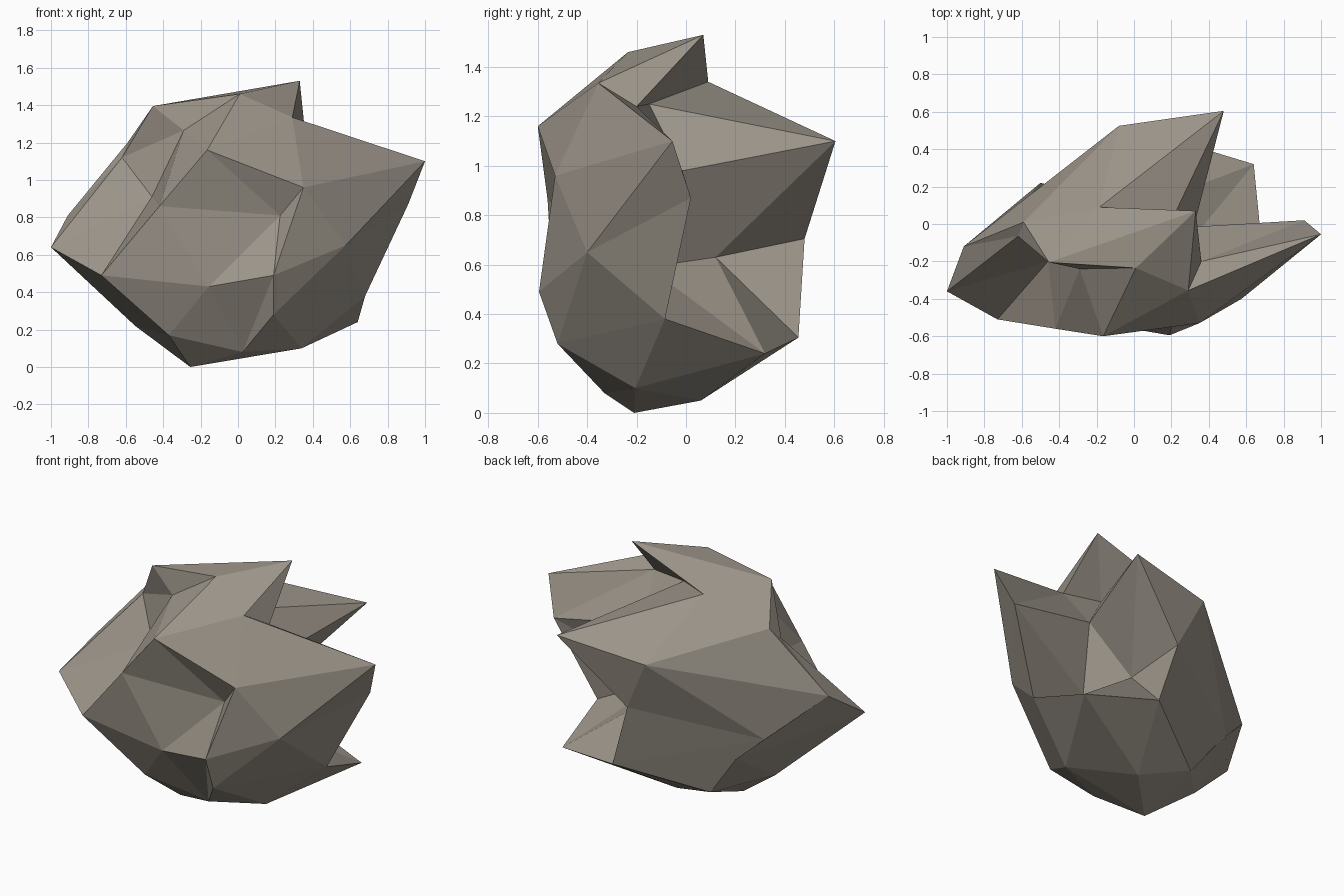
import bpy, bmesh

if "Cube" in bpy.data.objects:
    bpy.data.objects.remove(bpy.data.objects["Cube"])

# Boulder: a 42-point icosphere pushed out of shape. Its points are given ring by
# ring, from the dented front point round to the back point.
front = (.225, -.456, .81)
ring1 = [(-.165, -.60, 1.16), (.35, -.53, .96), (.19, -.595, .49),
         (-.155, -.535, .43), (-.42, -.56, .86)]
ring2 = [(.01, -.235, 1.46), (.29, -.355, 1.335), (1, -.055, 1.10), (.575, -.40, .65),
         (.19, -.52, .28), (.025, -.33, .08), (-.37, -.40, .17), (-.73, -.51, .49),
         (-.46, -.20, .91), (-.29, -.24, 1.265)]
ring3 = [(-.455, -.205, 1.395), (.33, .07, 1.53), (.36, -.20, 1.24), (.91, .02, .87),
         (.68, -.085, .38), (.34, -.205, .10), (-.255, -.21, 0), (-.55, -.11, .22),
         (-1, -.36, .64), (-.62, -.065, 1.12)]
ring4 = [(-.185, .09, 1.34), (.12, -.15, 1.25), (.32, -.015, .98), (.25, -.155, .59),
         (.64, .32, .24), (.02, .06, .05), (-.285, .165, .145), (-.50, .22, .43),
         (-.91, -.12, .81), (-.59, .01, 1.20)]
ring5 = [(.48, .605, 1.10), (.12, .12, .63), (.195, .455, .305),
         (-.61, .09, .535), (-.08, .525, 1.03)]
back = (.075, .48, .705)

bm = bmesh.new()
f, b = bm.verts.new(front), bm.verts.new(back)
r1, r2, r3, r4, r5 = [[bm.verts.new(p) for p in ring]
                      for ring in (ring1, ring2, ring3, ring4, ring5)]


def tri(*v):
    bm.faces.new(v)


# Stitch neighbouring rings in the icosphere pattern
for i in range(5):
    n, e, o, e2 = (i + 1) % 5, 2 * i, 2 * i + 1, (2 * i + 2) % 10
    tri(f, r1[i], r1[n])
    tri(r1[i], r2[e - 1], r2[e])
    tri(r1[i], r2[e], r2[o])
    tri(r1[i], r2[o], r1[n])
    tri(r2[e], r3[e], r3[o])
    tri(r2[e], r3[o], r2[o])
    tri(r2[o], r3[o], r3[e2])
    tri(r2[o], r3[e2], r2[e2])
    tri(r5[i], r4[e], r4[o])
    tri(r5[i], r4[o], r4[e2])
    tri(r5[i], r4[e2], r5[n])
    tri(b, r5[i], r5[n])
for j in range(10):
    k = (j + 1) % 10
    tri(r3[j], r4[j], r3[k])
    tri(r3[k], r4[j], r4[k])
bmesh.ops.recalc_face_normals(bm, faces=bm.faces)

mesh = bpy.data.meshes.new("boulder")
bm.to_mesh(mesh)
bm.free()
rock = bpy.data.objects.new("boulder", mesh)
bpy.context.collection.objects.link(rock)

# Warm grey stone
stone = bpy.data.materials.new("warm grey stone")
stone.diffuse_color = (.33, .295, .25, 1)
stone.use_nodes = True
stone.node_tree.nodes["Principled BSDF"].inputs["Base Color"].default_value = stone.diffuse_color
mesh.materials.append(stone)
